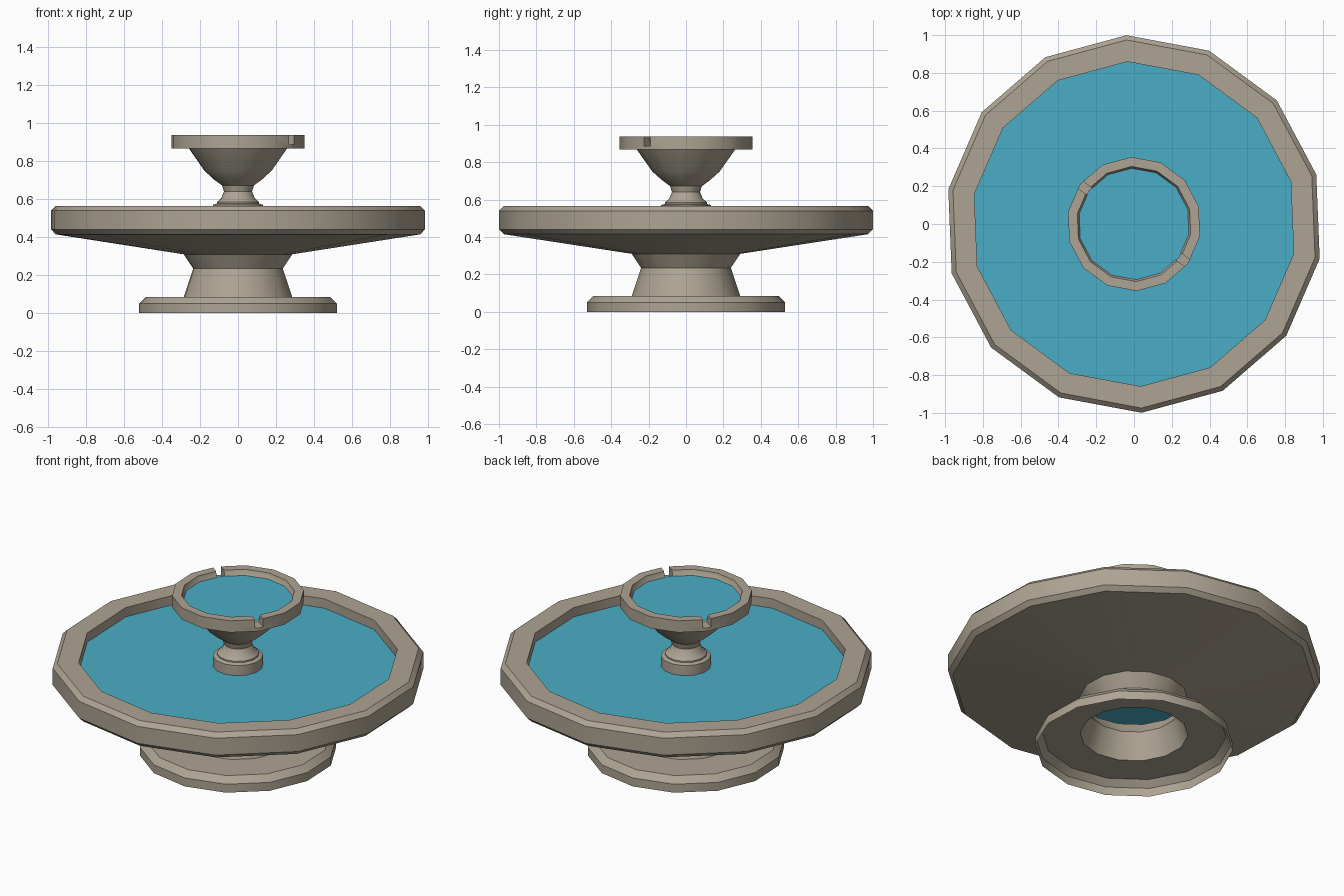
import bpy, bmesh, math

if "Cube" in bpy.data.objects:
    bpy.data.objects.remove(bpy.data.objects["Cube"])

SIDES = 14
START = math.radians(92.3)


def material(name, rgb):
    m = bpy.data.materials.new(name)
    m.diffuse_color = (*rgb, 1)
    m.use_nodes = True
    m.node_tree.nodes["Principled BSDF"].inputs["Base Color"].default_value = m.diffuse_color
    return m


stone = material("warm grey stone", (0.42, 0.37, 0.29))
water = material("pool blue water", (0.07, 0.42, 0.57))


def finish(name, bm, mat):
    mesh = bpy.data.meshes.new(name)
    bm.to_mesh(mesh)
    bm.free()
    mesh.materials.append(mat)
    ob = bpy.data.objects.new(name, mesh)
    bpy.context.collection.objects.link(ob)
    return ob


def smooth(ob):
    bpy.ops.object.select_all(action='DESELECT')
    ob.select_set(True)
    bpy.context.view_layer.objects.active = ob
    bpy.ops.object.shade_smooth_by_angle(angle=math.radians(30))


def lathe(name, profile, mat, closed=False):
    """Turn an (r, z) profile, listed bottom to top on the outside, about z."""
    bm = bmesh.new()
    rings = []
    for r, z in profile:
        rings.append([bm.verts.new((r * math.cos(START + i * math.tau / SIDES),
                                    r * math.sin(START + i * math.tau / SIDES), z))
                      for i in range(SIDES)])
    pairs = list(zip(rings, rings[1:]))
    if closed:
        pairs.append((rings[-1], rings[0]))
    for lo, hi in pairs:
        for i in range(SIDES):
            j = (i + 1) % SIDES
            bm.faces.new((lo[i], lo[j], hi[j], hi[i]))
    return finish(name, bm, mat)


def disc(name, r, z):
    bm = bmesh.new()
    bm.faces.new([bm.verts.new((r * math.cos(START + i * math.tau / SIDES),
                                r * math.sin(START + i * math.tau / SIDES), z))
                  for i in range(SIDES)])
    return finish(name, bm, water)


# Hollow foot, neck and large basin, open underneath
smooth(lathe("pedestal_and_basin", [
    (0.53, 0), (0.53, 0.05), (0.495, 0.085), (0.29, 0.085), (0.24, 0.235),
    (0.29, 0.31), (0.975, 0.415), (1.0, 0.44), (1.0, 0.54), (0.975, 0.565),
    (0.86, 0.565), (0.86, 0.50)], stone))
disc("basin_water", 0.86, 0.51)

# Stem and cup of the upper bowl
smooth(lathe("upper_bowl", [
    (0.135, 0.50), (0.135, 0.57), (0.113, 0.577), (0.113, 0.585),
    (0.09, 0.605), (0.075, 0.64), (0.085, 0.672), (0.13, 0.705),
    (0.18, 0.75), (0.265, 0.87)], stone))

# Upper rim with two spout notches
rim = lathe("upper_rim", [
    (0.26, 0.868), (0.355, 0.868), (0.355, 0.937), (0.305, 0.937),
    (0.295, 0.905)], stone, closed=True)
for k in (2, 9):
    a = START + k * math.tau / SIDES
    bpy.ops.mesh.primitive_cube_add(
        size=1, location=(0.34 * math.cos(a), 0.34 * math.sin(a), 0.937),
        rotation=(0, 0, a))
    cutter = bpy.context.object
    cutter.name = "notch_cutter"
    cutter.scale = (0.16, 0.045, 0.10)
    bpy.context.view_layer.objects.active = rim
    mod = rim.modifiers.new("notch", 'BOOLEAN')
    mod.operation = 'DIFFERENCE'
    mod.solver = 'EXACT'
    mod.object = cutter
    bpy.ops.object.modifier_apply(modifier=mod.name)
    bpy.data.objects.remove(cutter)
rim.data.materials.clear()
rim.data.materials.append(stone)
for p in rim.data.polygons:
    p.material_index = 0
smooth(rim)
disc("upper_water", 0.298, 0.905)
